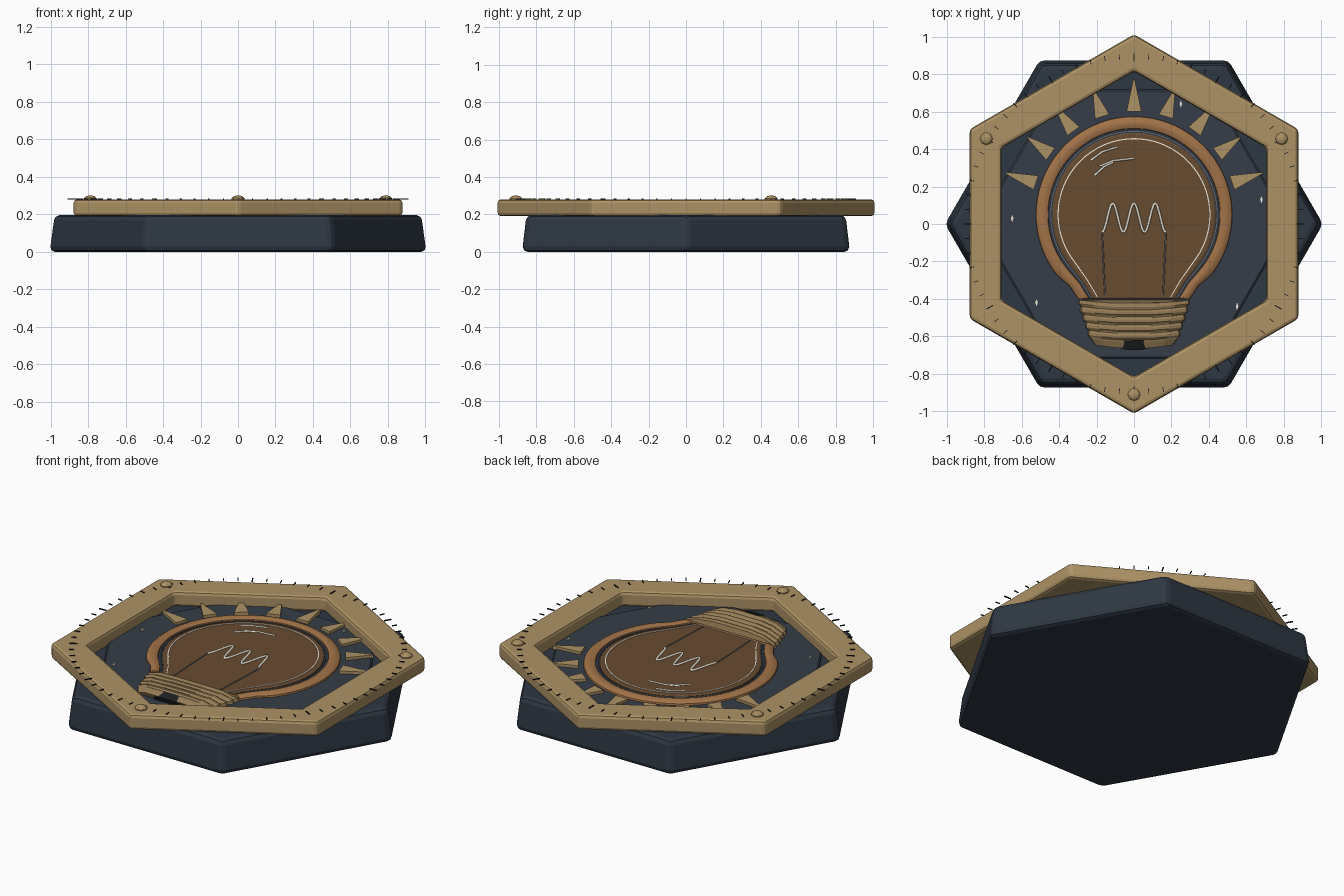
import bpy, bmesh
from math import sin, cos, pi, radians

if "Cube" in bpy.data.objects:
    bpy.data.objects.remove(bpy.data.objects["Cube"])


def material(name, rgb):
    m = bpy.data.materials.new(name)
    m.diffuse_color = (*rgb, 1)
    m.use_nodes = True
    m.node_tree.nodes["Principled BSDF"].inputs["Base Color"].default_value = m.diffuse_color
    return m


NAVY = material("navy", (0.027, 0.038, 0.055))
PANEL = material("panel_navy", (0.036, 0.047, 0.065))
BRASS = material("brass", (0.42, 0.29, 0.13))
CAPBR = material("dark_brass", (0.30, 0.20, 0.09))
COPPER = material("copper", (0.36, 0.17, 0.065))
GLASS = material("amber_glass", (0.14, 0.072, 0.03))
PALE = material("pale", (0.85, 0.80, 0.68))
STEEL = material("steel", (0.16, 0.16, 0.17))
BLACK = material("black", (0.012, 0.013, 0.015))


def finish(name, bm, mat, bevel=0, segments=1, smooth=False):
    bmesh.ops.recalc_face_normals(bm, faces=bm.faces)
    me = bpy.data.meshes.new(name)
    bm.to_mesh(me)
    bm.free()
    ob = bpy.data.objects.new(name, me)
    bpy.context.collection.objects.link(ob)
    me.materials.append(mat)
    if bevel:
        mod = ob.modifiers.new("bevel", 'BEVEL')
        mod.width, mod.segments = bevel, segments
    if smooth:
        bpy.ops.object.select_all(action='DESELECT')
        ob.select_set(True)
        bpy.context.view_layer.objects.active = ob
        bpy.ops.object.shade_smooth_by_angle(angle=radians(35))
    return ob


def loft(bm, rings, closed=False):
    """Skin equal-length rings of points; cap the ends or join last to first."""
    rows = [[bm.verts.new(p) for p in r] for r in rings]
    n = len(rows[0])
    pairs = list(zip(rows, rows[1:])) + ([(rows[-1], rows[0])] if closed else [])
    for a, b in pairs:
        for i in range(n):
            j = (i + 1) % n
            bm.faces.new((a[i], a[j], b[j], b[i]))
    if not closed:
        bm.faces.new(rows[0])
        bm.faces.new(rows[-1])


def hexagon(r, z, turn=0):
    return [(r * cos(turn + k * pi / 3), r * sin(turn + k * pi / 3), z) for k in range(6)]


def bulb(R, z):
    """Light bulb outline of globe radius R, at height z."""
    d = R - 0.41
    right = [(0.20 + 0.85 * d, -0.39 - 0.1 * d), (0.25 + 0.85 * d, -0.305 - 0.2 * d)]
    arc = [(R * cos(radians(a)), 0.05 + R * sin(radians(a))) for a in range(-38, 219, 4)]
    left = [(-x, y) for x, y in reversed(right)]
    return [(x, y, z) for x, y in right + arc + left]


def wire(name, lines, radius, mat):
    cu = bpy.data.curves.new(name, 'CURVE')
    cu.dimensions = '3D'
    cu.bevel_depth, cu.bevel_resolution = radius, 1
    cu.use_fill_caps = True
    for pts in lines:
        s = cu.splines.new('POLY')
        s.points.add(len(pts) - 1)
        for p, (x, y, z) in zip(s.points, pts):
            p.co = (x, y, z, 1)
    ob = bpy.data.objects.new(name, cu)
    cu.materials.append(mat)
    bpy.context.collection.objects.link(ob)


# Hexagonal base and raised centre panel
bm = bmesh.new()
loft(bm, [hexagon(1.012, 0), hexagon(0.985, 0.197)])
finish("base", bm, NAVY, 0.028, 2)
bm = bmesh.new()
loft(bm, [hexagon(0.83, 0.18), hexagon(0.83, 0.205), hexagon(0.82, 0.212)])
finish("centre_panel", bm, PANEL)

# Frame turned by 30 degrees
bm = bmesh.new()
t = pi / 6
loft(bm, [hexagon(1.012, 0.19, t), hexagon(1.012, 0.28, t),
          hexagon(0.815, 0.28, t), hexagon(0.815, 0.19, t)], closed=True)
finish("hex_frame", bm, BRASS, 0.018, 2)

# Rivets on alternate frame corners
bm = bmesh.new()
for a in (30, 150, 270):
    cx, cy = 0.91 * cos(radians(a)), 0.91 * sin(radians(a))
    loft(bm, [[(cx + r * cos(k * pi / 4), cy + r * sin(k * pi / 4), z) for k in range(8)]
              for r, z in ((0.034, 0.275), (0.034, 0.286), (0.024, 0.296), (0.01, 0.3))])
finish("rivets", bm, BRASS)

# Ring of scale ticks
bm = bmesh.new()
for k in range(72):
    a = k * pi / 36
    r0, w = (0.868, 0.003) if k % 6 == 0 else (0.882, 0.002)
    quad = [(r0, -w), (0.91, -w), (0.91, w), (r0, w)]
    loft(bm, [[(u * cos(a) - v * sin(a), u * sin(a) + v * cos(a), z) for u, v in quad]
              for z in (0.279, 0.285)])
finish("scale_ticks", bm, BLACK)

# Rays around the bulb
bm = bmesh.new()
for k in range(9):
    a = radians(18 + 18 * k)
    tip = 0.72 if k % 2 == 0 else 0.70
    outline = [(0.55, -0.04), (tip, -0.004), (tip, 0.004), (0.55, 0.04)]
    loft(bm, [[(u * cos(a) - v * sin(a), 0.05 + u * sin(a) + v * cos(a), z) for u, v in outline]
              for z in (0.205, 0.228)])
finish("rays", bm, BRASS)

# Bulb: copper rim, dark groove, glass
bm = bmesh.new()
loft(bm, [bulb(0.525, 0.205), bulb(0.522, 0.222), bulb(0.505, 0.234), bulb(0.48, 0.237),
          bulb(0.46, 0.228), bulb(0.455, 0.205)], closed=True)
finish("bulb_rim", bm, COPPER, smooth=True)
bm = bmesh.new()
loft(bm, [bulb(0.458, 0.205), bulb(0.458, 0.222)])
finish("bulb_groove", bm, NAVY)
bm = bmesh.new()
loft(bm, [bulb(0.436, 0.205), bulb(0.436, 0.226), bulb(0.428, 0.230)])
finish("bulb_glass", bm, GLASS)
for name, R, w, z, mat in (("glass_outline", 0.408, 0.006, 0.233, PALE),
                           ("groove_line", 0.446, 0.004, 0.227, STEEL)):
    bm = bmesh.new()
    loft(bm, [bulb(R, 0.215), bulb(R, z), bulb(R - w, z), bulb(R - w, 0.215)], closed=True)
    finish(name, bm, mat)

# Filament, its supports and the glass highlights
fil = []
for i in range(49):
    u = i / 48
    fil.append((-0.17 + 0.34 * u, 0.033 - 0.077 * cos(6 * pi * u), 0.232))
wire("filament", [fil], 0.007, PALE)
wire("filament_supports", [[(s * 0.17, -0.045, 0.231), (s * 0.155, -0.38, 0.231)]
                           for s in (-1, 1)], 0.004, STEEL)
wire("glass_highlights", [[(-0.23, 0.34, 0.23), (-0.17, 0.385, 0.23), (-0.09, 0.41, 0.23)],
                          [(-0.21, 0.26, 0.23), (-0.16, 0.305, 0.23), (-0.11, 0.33, 0.23)],
                          [(-0.18, 0.31, 0.23), (-0.11, 0.338, 0.23), (0, 0.35, 0.23)]],
     0.006, PALE)


# Screw cap with thread ridges and a dark contact
def cap_section(y, w, h):
    prof = [(-1, 0), (-0.97, 0.45), (-0.72, 0.86), (-0.35, 1), (0.35, 1),
            (0.72, 0.86), (0.97, 0.45), (1, 0)]
    return [(w * x, y - 0.02 * (1 - x * x), 0.205 + h * z) for x, z in prof]


bm = bmesh.new()
secs = [cap_section(-0.405, 0.30, 0.05), cap_section(-0.425, 0.30, 0.055)]
for k in range(4):
    y, w = -0.44 - 0.042 * k, 0.29 - 0.014 * k
    secs += [cap_section(y, w - 0.006, 0.05), cap_section(y - 0.012, w, 0.058),
             cap_section(y - 0.026, w, 0.058), cap_section(y - 0.036, w - 0.006, 0.05)]
secs += [cap_section(-0.61, 0.235, 0.05), cap_section(-0.645, 0.21, 0.035)]
loft(bm, secs)
finish("screw_cap", bm, CAPBR)
bm = bmesh.new()
loft(bm, [cap_section(-0.605, 0.115, 0.054), cap_section(-0.655, 0.095, 0.038)])
finish("cap_contact", bm, BLACK)

# Small sparkles on the panel
bm = bmesh.new()
for x, y in ((0.25, 0.64), (-0.65, 0.03), (0.68, 0.13), (-0.52, -0.42), (0.55, -0.44)):
    star = [(0.007, 0), (0, 0.02), (-0.007, 0), (0, -0.02)]
    loft(bm, [[(x + u, y + v, z) for u, v in star] for z in (0.195, 0.217)])
finish("sparkles", bm, PALE)
